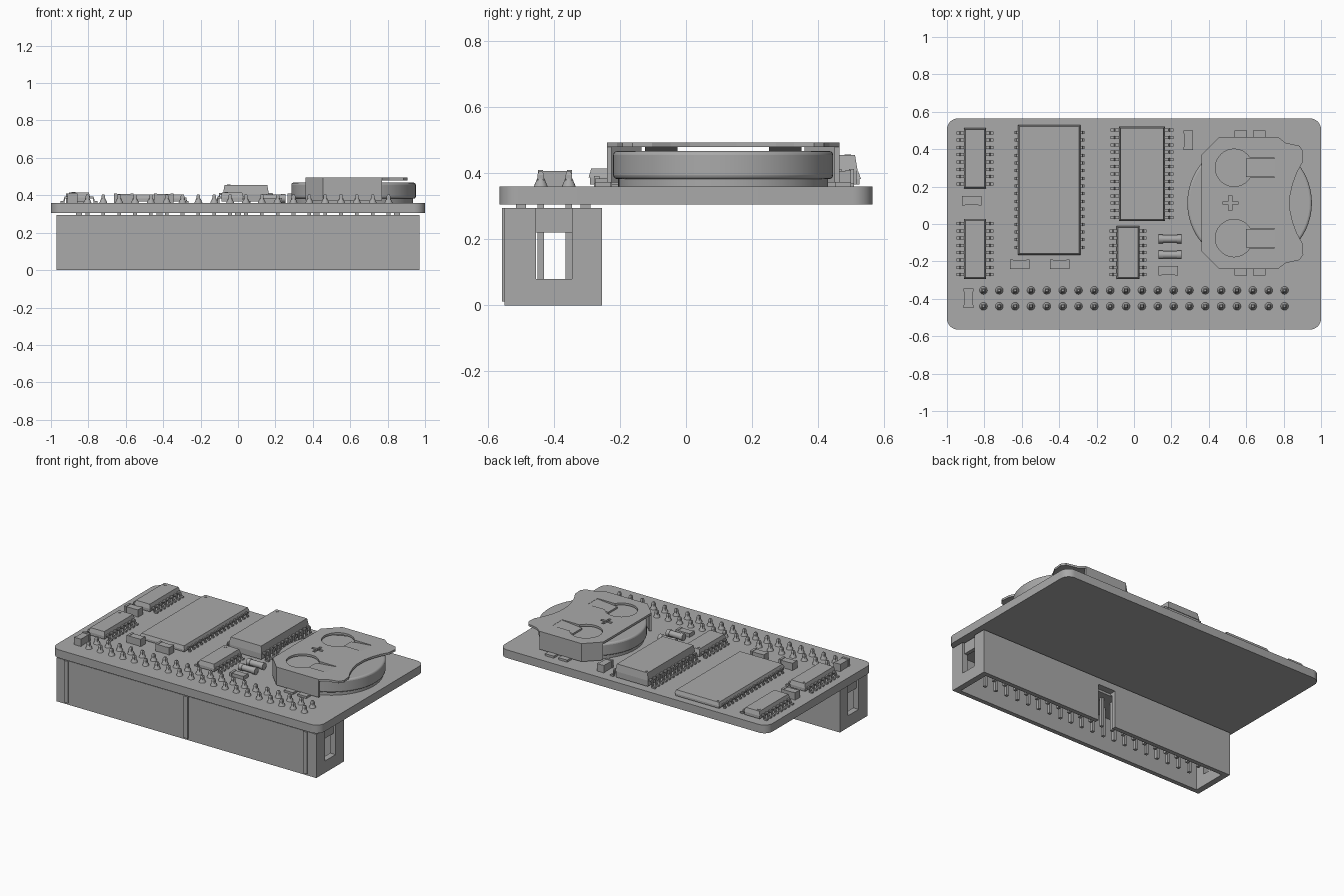
import bpy, bmesh, math
from mathutils import Matrix, Vector

cube = bpy.data.objects.get("Cube")
if cube:
    bpy.data.objects.remove(cube, do_unlink=True)

grey = bpy.data.materials.new("plain grey")
grey.use_nodes = True
COLOUR = (0.4, 0.4, 0.4, 1)
grey.diffuse_color = COLOUR
for node in grey.node_tree.nodes:
    if node.type == 'BSDF_PRINCIPLED':
        node.inputs["Base Color"].default_value = COLOUR


# ---- helpers ----
def box(bm, x0, x1, y0, y1, z0, z1, inset=0):
    """Axis-aligned box whose top may be inset to give sloped sides."""
    lower = [(x0, y0), (x1, y0), (x1, y1), (x0, y1)]
    upper = [(x0 + inset, y0 + inset), (x1 - inset, y0 + inset),
             (x1 - inset, y1 - inset), (x0 + inset, y1 - inset)]
    a = [bm.verts.new((x, y, z0)) for x, y in lower]
    b = [bm.verts.new((x, y, z1)) for x, y in upper]
    bm.faces.new(a[::-1])
    bm.faces.new(b)
    for i in range(4):
        j = (i + 1) % 4
        bm.faces.new((a[i], a[j], b[j], b[i]))


def cone(bm, centre, r0, r1, depth, sides=24, turn=None):
    m = Matrix.Translation(centre) @ (turn or Matrix())
    bmesh.ops.create_cone(bm, cap_ends=True, segments=sides, radius1=r0,
                          radius2=r1, depth=depth, matrix=m)


def prism(bm, points, offset):
    """Extrude a closed outline of 3D points along an offset."""
    face = bm.faces.new([bm.verts.new(p) for p in points])
    out = bmesh.ops.extrude_face_region(bm, geom=[face])
    verts = [v for v in out["geom"] if isinstance(v, bmesh.types.BMVert)]
    bmesh.ops.translate(bm, verts=verts, vec=offset)


def finish(name, bm, smooth=False, bevel=0):
    bmesh.ops.recalc_face_normals(bm, faces=bm.faces)
    mesh = bpy.data.meshes.new(name)
    bm.to_mesh(mesh)
    bm.free()
    mesh.materials.append(grey)
    ob = bpy.data.objects.new(name, mesh)
    bpy.context.collection.objects.link(ob)
    if bevel:
        mod = ob.modifiers.new("bevel", 'BEVEL')
        mod.width, mod.segments, mod.limit_method = bevel, 3, 'ANGLE'
    if smooth:
        bpy.ops.object.select_all(action='DESELECT')
        ob.select_set(True)
        bpy.context.view_layer.objects.active = ob
        bpy.ops.object.shade_smooth_by_angle()
    return ob


def cut(ob, cutters):
    """Subtract each cutter mesh and keep only the result."""
    for i, bm in enumerate(cutters):
        tool = finish("cutter", bm)
        tool.hide_render = True
        mod = ob.modifiers.new("cut", 'BOOLEAN')
        mod.operation, mod.solver, mod.object = 'DIFFERENCE', 'EXACT', tool
        bpy.context.view_layer.update()
        dg = bpy.context.evaluated_depsgraph_get()
        ob.data = bpy.data.meshes.new_from_object(ob.evaluated_get(dg))
        ob.modifiers.clear()
        bpy.data.objects.remove(tool, do_unlink=True)


def box_cutter(*size):
    bm = bmesh.new()
    box(bm, *size)
    return bm


TOP = 0.36

# ---- circuit board with rounded corners ----
bm = bmesh.new()
outline = []
for k, (sx, sy) in enumerate([(1, 1), (-1, 1), (-1, -1), (1, -1)]):
    for s in range(9):
        a = math.radians(90 * k + 90 * s / 8)
        outline.append((sx * 0.94 + 0.06 * math.cos(a),
                        sy * 0.505 + 0.06 * math.sin(a), 0.305))
prism(bm, outline, (0, 0, TOP - 0.305))
finish("circuit_board", bm, smooth=True)

# ---- box header: open underneath, end windows, key slot at the back ----
header = finish("box_header", box_cutter(-0.97, 0.97, -0.55, -0.255, 0, 0.295))
cut(header, [
    box_cutter(-0.93, 0.93, -0.52, -0.285, -0.05, 0.235),
    box_cutter(-1.1, 1.1, -0.455, -0.345, 0.08, 0.22),
    box_cutter(-0.065, 0.065, -0.3, -0.2, -0.05, 0.25),
    box_cutter(0.955, 1.1, -0.455, -0.345, 0.21, 0.4),
    box_cutter(-1.1, -0.955, -0.455, -0.345, 0.21, 0.4),
])
bm = bmesh.new()
for x in (-0.895, 0, 0.89):
    box(bm, x - 0.015, x + 0.015, -0.558, -0.549, 0.012, 0.295)
finish("header_ribs", bm)
bm = bmesh.new()
for x in (-0.85, -0.42, 0, 0.42, 0.85):
    for y in (-0.5, -0.305):
        box(bm, x - 0.015, x + 0.015, y - 0.015, y + 0.015, 0.294, 0.306)
finish("header_standoffs", bm)

# ---- header pins with solder cones ----
pins, solder = bmesh.new(), bmesh.new()
for i in range(20):
    x = -0.805 + i * 1.61 / 19
    for y in (-0.44, -0.355):
        box(pins, x - 0.01, x + 0.01, y - 0.01, y + 0.01, 0.04, 0.395)
        box(pins, x - 0.01, x + 0.01, y - 0.01, y + 0.01, 0.395, 0.405, 0.004)
        cone(solder, (x, y, TOP + 0.012), 0.021, 0.011, 0.024, 16)
finish("header_pins", pins)
finish("solder_joints", solder, smooth=True)


# ---- chips with bent leads ----
def chip(name, x0, x1, y0, y1, top, leads, pitch, reach):
    bm = bmesh.new()
    mid = (TOP + top) / 2
    box(bm, x0, x1, y0, y1, mid, top, 0.008)
    box(bm, x0 + 0.004, x1 - 0.004, y0 + 0.004, y1 - 0.004, TOP + 0.006, mid)
    cone(bm, (x0 + 0.03, y1 - 0.03, top), 0.01, 0.01, 0.004, 16)
    finish(name + "_body", bm)
    bm = bmesh.new()
    for side, edge in ((-1, x0), (1, x1)):
        for i in range(leads):
            y = (y0 + y1) / 2 + (i - (leads - 1) / 2) * pitch - 0.008
            bend = [(-0.006, mid + 0.005), (reach * 0.45, mid + 0.005),
                    (reach * 0.6, TOP + 0.009), (reach, TOP + 0.009),
                    (reach, TOP), (reach * 0.45, TOP),
                    (reach * 0.35, mid - 0.005), (-0.006, mid - 0.005)]
            prism(bm, [(edge + side * u, y, z) for u, z in bend], (0, 0.016, 0))
    finish(name + "_leads", bm)


chip("back_small_chip", -0.91, -0.79, 0.19, 0.512, 0.415, 8, 0.039, 0.04)
chip("front_small_chip", -0.91, -0.79, -0.295, 0.027, 0.415, 8, 0.039, 0.04)
chip("large_flat_chip", -0.62, -0.285, -0.165, 0.53, 0.405, 16, 0.041, 0.02)
chip("tall_chip", -0.08, 0.165, 0.015, 0.52, 0.455, 13, 0.039, 0.045)
chip("centre_small_chip", -0.093, 0.03, -0.295, -0.012, 0.415, 7, 0.039, 0.037)


# ---- block capacitors with end terminals ----
def block(name, x, y, along_x=True, height=0.05):
    bm = bmesh.new()
    for u0, u1, w in ((-0.052, -0.036, 0.026), (-0.036, 0.036, 0.023),
                      (0.036, 0.052, 0.026)):
        z = TOP + height - (0.026 - w)
        if along_x:
            box(bm, x + u0, x + u1, y - w, y + w, TOP, z)
        else:
            box(bm, x - w, x + w, y + u0, y + u1, TOP, z)
    finish(name, bm)


block("left_capacitor", -0.868, 0.125)
block("corner_capacitor", -0.885, -0.397, along_x=False)
block("front_capacitor_left", -0.61, -0.215)
block("front_capacitor_right", -0.397, -0.215)
block("back_capacitor", 0.29, 0.447, along_x=False)
block("flat_resistor", 0.182, -0.25, height=0.025)

# ---- cylindrical diodes ----
lying = Matrix.Rotation(math.pi / 2, 4, 'Y')
for name, y in (("back_diode", -0.08), ("front_diode", -0.165)):
    bm = bmesh.new()
    cone(bm, (0.192, y, TOP + 0.023), 0.02, 0.02, 0.1, 20, lying)
    for x in (0.143, 0.241):
        cone(bm, (x, y, TOP + 0.023), 0.023, 0.023, 0.024, 20, lying)
    finish(name, bm, smooth=True)

# ---- coin battery ----
CY = 0.1125
bm = bmesh.new()
cone(bm, (0.618, CY, 0.425), 0.333, 0.333, 0.085, 72)
finish("coin_battery", bm, smooth=True, bevel=0.012)
bm = bmesh.new()
cone(bm, (0.618, CY, 0.3725), 0.318, 0.318, 0.025, 72)
finish("battery_base", bm, smooth=True)

# ---- holder top plate: half outline mirrored about the battery centre ----
half = [(0.835, 0.04), (0.848, 0.1), (0.87, 0.16), (0.9, 0.215), (0.905, 0.275),
        (0.885, 0.305), (0.81, 0.322), (0.77, 0.3525), (0.455, 0.3525), (0.36, 0.2575)]
ring = [(x, CY + v, 0.48) for x, v in half]
ring += [(x, CY - v, 0.48) for x, v in reversed(half)]
bm = bmesh.new()
prism(bm, ring, (0, 0, 0.014))
plate = finish("holder_plate", bm)
holes = [box_cutter(0.475, 0.555, CY - 0.009, CY + 0.009, 0.4, 0.6),
         box_cutter(0.506, 0.524, CY - 0.04, CY + 0.04, 0.4, 0.6)]
for s in (-1, 1):
    y = CY + s * 0.188
    hole = bmesh.new()
    cone(hole, (0.535, y, 0.487), 0.1, 0.1, 0.1, 40)
    holes += [hole, box_cutter(0.6, 0.75, y - 0.052, y + 0.052, 0.4, 0.6)]
cut(plate, holes)

# ---- spring tongues, side walls and solder feet, mirrored ----
tongues, walls, feet = bmesh.new(), bmesh.new(), bmesh.new()
for s in (-1, 1):
    y = CY + s * 0.188
    prism(tongues, [(0.755, y - 0.049, 0.493), (0.6, y - 0.049, 0.479),
                    (0.6, y - 0.049, 0.467), (0.755, y - 0.049, 0.481)],
          (0, 0.098, 0))
    path = [(0.36, 0.2575), (0.455, 0.3525), (0.77, 0.3525),
            (0.77, 0.338), (0.461, 0.338), (0.37, 0.247)]
    prism(walls, [(x, CY + s * v, 0.372) for x, v in path], (0, 0, 0.116))
    for x in (0.57, 0.67):
        a, b = sorted((CY + s * 0.34, CY + s * 0.388))
        box(feet, x - 0.033, x + 0.033, a, b, TOP, 0.374)
finish("holder_tongues", tongues)
finish("holder_walls", walls)
finish("holder_feet", feet)
